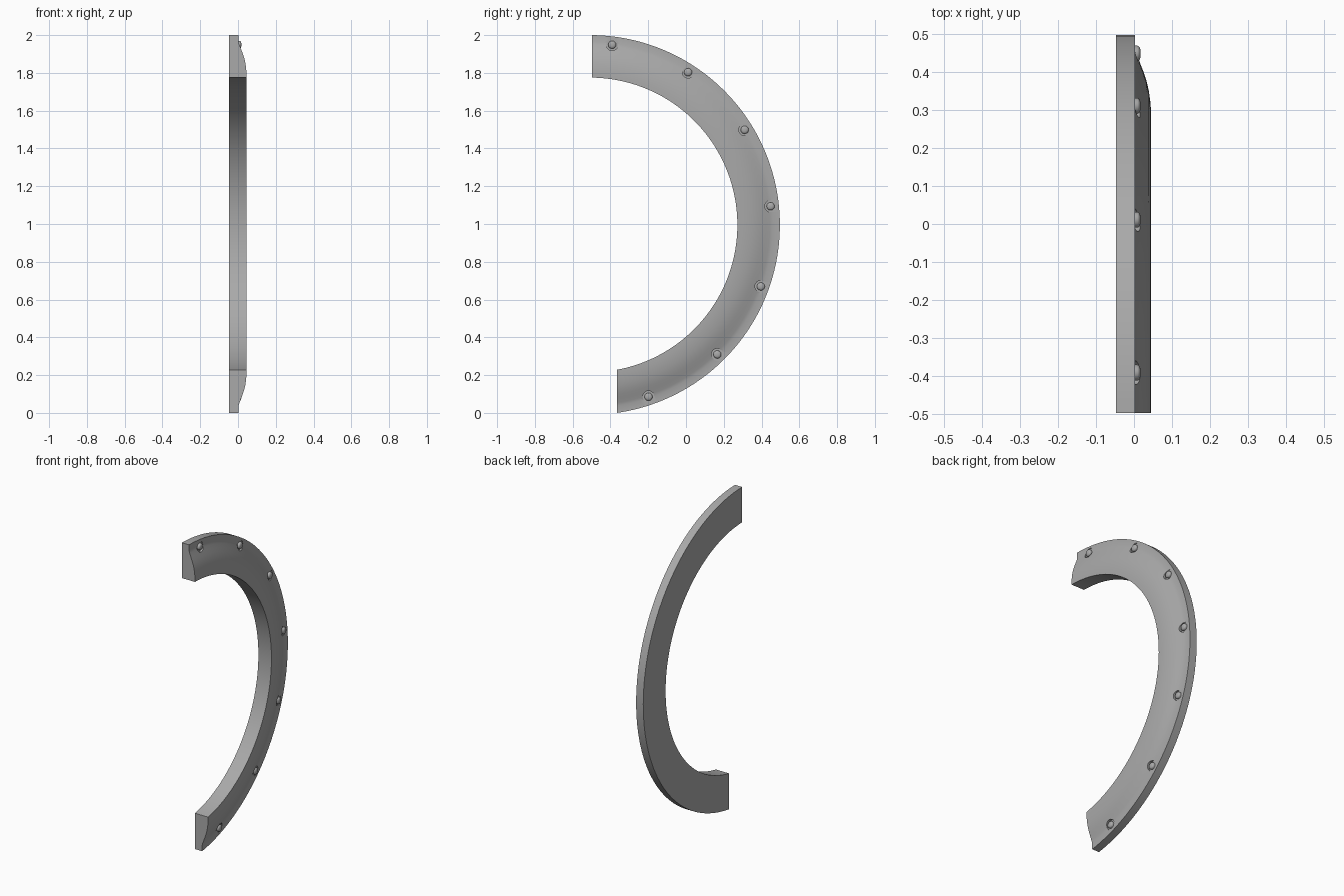
import bpy, bmesh
from math import sin, cos, acos, radians, pi
from mathutils import Matrix, Vector

if "Cube" in bpy.data.objects:
    bpy.data.objects.remove(bpy.data.objects["Cube"])

CY, CZ = -0.508, 0.995            # centre of the arch
TOP_CUT, LOW_CUT = -0.497, -0.365  # the ends are cut upright
STEPS = 96
BOLT_RADIUS, BOLTS = 0.961, 7


def material(name, value):
    m = bpy.data.materials.new(name)
    m.use_nodes = True
    m.diffuse_color = (value, value, value, 1)
    m.node_tree.nodes["Principled BSDF"].inputs["Base Color"].default_value = (value, value, value, 1)
    return m


grey = material("plain grey", 0.4)


def make_object(name, bm):
    bmesh.ops.recalc_face_normals(bm, faces=bm.faces)
    mesh = bpy.data.meshes.new(name)
    bm.to_mesh(mesh)
    bm.free()
    ob = bpy.data.objects.new(name, mesh)
    bpy.context.collection.objects.link(ob)
    mesh.materials.append(grey)
    return ob


def smooth(ob, angle):
    bpy.ops.object.select_all(action='DESELECT')
    ob.select_set(True)
    bpy.context.view_layer.objects.active = ob
    bpy.ops.object.shade_smooth_by_angle(angle=radians(angle))


def lathe(bm, points, centre, sides=24):
    """Closed solid turned about the x axis; points are (x, radius)."""
    rings = [[bm.verts.new(centre + Vector((x, r * cos(2 * pi * i / sides), r * sin(2 * pi * i / sides))))
              for i in range(sides)] for x, r in points]
    for a, b in zip(rings, rings[1:]):
        for i in range(sides):
            j = (i + 1) % sides
            bm.faces.new((a[i], a[j], b[j], b[i]))
    bm.faces.new(rings[0])
    bm.faces.new(rings[-1])


# Arch body: cross-section (x, radius) swept between the two end cuts
section = [(-0.047, 1.005), (0.003, 1.005), (0.003, 0.968), (0.008, 0.952),
           (0.016, 0.931), (0.025, 0.908), (0.033, 0.884), (0.039, 0.858),
           (0.043, 0.830), (0.045, 0.803), (0.045, 0.780), (-0.047, 0.780)]
bm = bmesh.new()
rings = []
for s in range(STEPS + 1):
    ring = []
    for x, r in section:
        start = acos((TOP_CUT - CY) / r)
        end = -acos((LOW_CUT - CY) / r)
        a = start + (end - start) * s / STEPS
        ring.append(bm.verts.new((x, CY + r * cos(a), CZ + r * sin(a))))
    rings.append(ring)
for p, q in zip(rings, rings[1:]):
    for i in range(len(section)):
        j = (i + 1) % len(section)
        bm.faces.new((p[i], p[j], q[j], q[i]))
bm.faces.new(rings[0])
bm.faces.new(rings[-1])
arch = make_object("arch_flare", bm)

# Bolt pockets sunk into the slope beside the rim
centres = []
for k in range(BOLTS):
    a = radians(83 - 25.7 * k)
    centres.append(Vector((0.0, CY + BOLT_RADIUS * cos(a), CZ + BOLT_RADIUS * sin(a))))
bm = bmesh.new()
for c in centres:
    lathe(bm, [(0.001, 0.031), (0.08, 0.031)], c)
cutter = make_object("pocket_cutter", bm)
cutter.hide_render = True
mod = arch.modifiers.new("pockets", 'BOOLEAN')
mod.operation = 'DIFFERENCE'
mod.solver = 'EXACT'
mod.object = cutter
bpy.context.view_layer.objects.active = arch
bpy.ops.object.modifier_apply(modifier=mod.name)
bpy.data.objects.remove(cutter)
smooth(arch, 25)

# Domed bolt heads
head = [(-0.005, 0.021), (0.009, 0.021), (0.013, 0.019), (0.016, 0.014), (0.0175, 0.007)]
for k, c in enumerate(centres):
    bm = bmesh.new()
    lathe(bm, head, c)
    smooth(make_object(f"bolt_head_{k + 1}", bm), 40)
